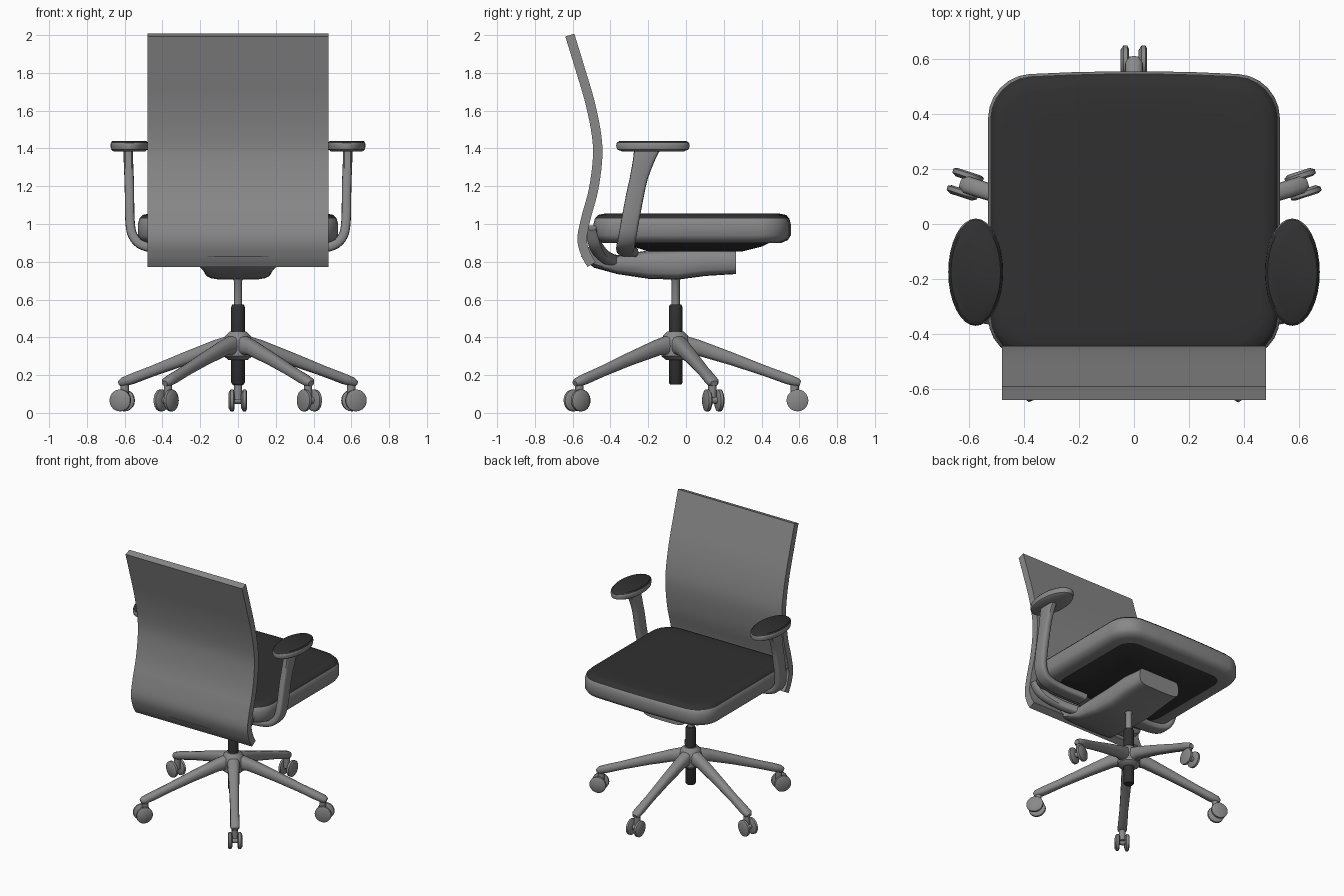
import bpy, bmesh, math
from mathutils import Vector

if "Cube" in bpy.data.objects:
    bpy.data.objects.remove(bpy.data.objects["Cube"])

dark = bpy.data.materials.new("dark_fabric")
dark.diffuse_color = (0.03, 0.03, 0.03, 1)
dark.use_nodes = True
dark.node_tree.nodes["Principled BSDF"].inputs["Base Color"].default_value = dark.diffuse_color
grey = bpy.data.materials.new("grey_plastic")
grey.diffuse_color = (0.25, 0.25, 0.25, 1)
grey.use_nodes = True
grey.node_tree.nodes["Principled BSDF"].inputs["Base Color"].default_value = grey.diffuse_color
AXIS_Y = -0.055  # swivel axis


def finish(bm, name, mat=grey, angle=40):
    bmesh.ops.recalc_face_normals(bm, faces=bm.faces[:])
    me = bpy.data.meshes.new(name)
    bm.to_mesh(me)
    bm.free()
    me.materials.append(mat)
    me.shade_smooth()
    me.set_sharp_from_angle(angle=math.radians(angle))
    ob = bpy.data.objects.new(name, me)
    bpy.context.collection.objects.link(ob)
    return ob


def loft(name, rings, mat=grey, angle=40):
    """Skin closed rings of equal length and cap both ends."""
    bm = bmesh.new()
    vs = [[bm.verts.new(p) for p in r] for r in rings]
    n = len(vs[0])
    for a, b in zip(vs, vs[1:]):
        for i in range(n):
            bm.faces.new((a[i], a[(i + 1) % n], b[(i + 1) % n], b[i]))
    bm.faces.new(vs[0])
    bm.faces.new(vs[-1])
    return finish(bm, name, mat, angle)


def section(n=16, e=0.6):
    """Superellipse cross-section."""
    f = lambda v: math.copysign(abs(v) ** e, v)
    return [(f(math.cos(2 * math.pi * i / n)), f(math.sin(2 * math.pi * i / n))) for i in range(n)]


BOX = [(1, 1), (-1, 1), (-1, -1), (1, -1)]


def smooth_path(pts, steps=5):
    """Catmull-Rom interpolation of points (any dimension)."""
    p = [Vector(q) for q in pts]
    p = [2 * p[0] - p[1]] + p + [2 * p[-1] - p[-2]]
    out = []
    for a, b, c, d in zip(p, p[1:], p[2:], p[3:]):
        for k in range(steps):
            t = k / steps
            out.append(0.5 * (2 * b + (c - a) * t + (2 * a - 5 * b + 4 * c - d) * t * t
                              + (3 * b - a - 3 * c + d) * t ** 3))
    return out + [p[-2]]


def sweep(name, path, sizes, side, sec, mat=grey, angle=40):
    """Sweep a section of half sizes (along side, across side) along a path."""
    side = Vector(side).normalized()
    path = [Vector(p) for p in path]
    rings = []
    for i, p in enumerate(path):
        t = path[min(i + 1, len(path) - 1)] - path[max(i - 1, 0)]
        up = side.cross(t).normalized()
        w, h = sizes[i]
        rings.append([p + side * (u * w) + up * (v * h) for u, v in sec])
    return loft(name, rings, mat, angle)


def lathe(name, profile, center, axis=(0, 0, 1), n=24, mat=grey):
    """Round part from (radius, offset) pairs around an axis."""
    q = Vector((0, 0, 1)).rotation_difference(Vector(axis))
    rings = [[Vector(center) + q @ Vector((r * math.cos(2 * math.pi * i / n),
                                           r * math.sin(2 * math.pi * i / n), z))
              for i in range(n)] for r, z in profile]
    return loft(name, rings, mat)


def rounded_rect(hx, y0, y1, r, z, bow=0.0, n=7):
    pts = []
    for cx, cy, a0 in ((hx - r, y1 - r, 0), (-hx + r, y1 - r, 90),
                       (-hx + r, y0 + r, 180), (hx - r, y0 + r, 270)):
        for k in range(n):
            a = math.radians(a0 + 90 * k / (n - 1))
            pts.append(Vector((cx + r * math.cos(a), cy + r * math.sin(a), z)))
        if a0 == 0:  # extra points along the bowed front edge
            pts += [Vector(((hx - r) * s, y1, z)) for s in (0.6, 0.2, -0.2, -0.6)]
    for p in pts:
        if p.y > 0:
            p.y += bow * (1 - (p.x / hx) ** 2)
    return pts


# Backrest: thin curved sheet
back = smooth_path([(0, -0.615, 2.0), (0, -0.56, 1.82), (0, -0.51, 1.65), (0, -0.475, 1.48),
                    (0, -0.468, 1.35), (0, -0.49, 1.18), (0, -0.53, 1.03), (0, -0.55, 0.92),
                    (0, -0.53, 0.84), (0, -0.50, 0.785)])
sweep("backrest", back, [(0.48, 0.025)] * len(back), (1, 0, 0), BOX)

# Seat cushion with dark upper surface
layers = [(0.90, 0.05), (0.915, 0.015), (0.94, 0.0), (1.0, 0.0), (1.03, 0.008),
          (1.048, 0.025), (1.055, 0.06), (1.055, 0.14)]
seat = loft("seat", [rounded_rect(0.53 - d, -0.49 + d, 0.535 - d, 0.15 - d * 0.5, z, 0.02)
                     for z, d in layers])
seat.data.materials.append(dark)
for f in seat.data.polygons:
    if f.normal.z > 0.6:
        f.material_index = 1

# Dark pan under the seat
loft("seat_pan", [rounded_rect(hx, y0, y1, 0.1, z) for hx, y0, y1, z in
                  ((0.26, -0.2, 0.30, 0.855), (0.36, -0.28, 0.40, 0.88), (0.45, -0.36, 0.46, 0.91))],
     dark)

# Tilt mechanism: tapered housing with a rear arm rising to the backrest
mech = [((0, -0.53, 0.86), (0.24, 0.04)), ((0, -0.47, 0.81), (0.22, 0.045)),
        ((0, -0.36, 0.785), (0.19, 0.05)), ((0, -0.2, 0.785), (0.18, 0.075)),
        ((0, -0.05, 0.785), (0.18, 0.08)), ((0, 0.1, 0.80), (0.18, 0.075)),
        ((0, 0.265, 0.80), (0.17, 0.065))]
sweep("tilt_mechanism", [m[0] for m in mech], [m[1] for m in mech], (1, 0, 0), section(20, 0.45))

# Gas column in stepped diameters
lathe("gas_lift", [(0.022, 0.55), (0.022, 0.70), (0.035, 0.72)], (0, AXIS_Y, 0))
lathe("column", [(0.03, 0.15), (0.036, 0.16), (0.036, 0.56), (0.03, 0.575)], (0, AXIS_Y, 0), mat=dark)
lathe("hub", [(0.05, 0.28), (0.075, 0.30), (0.08, 0.37), (0.065, 0.41), (0.045, 0.43)], (0, AXIS_Y, 0))

# Five-star base with twin-wheel casters
for k in range(5):
    a = math.radians(90 + 72 * k)
    out = Vector((math.cos(a), math.sin(a), 0))
    side = Vector((-out.y, out.x, 0))
    at = lambda r, z: Vector((0, AXIS_Y, z)) + out * r
    leg = [(0.03, 0.36, 0.045, 0.055), (0.12, 0.345, 0.04, 0.042), (0.3, 0.285, 0.034, 0.034),
           (0.48, 0.22, 0.03, 0.028), (0.59, 0.18, 0.032, 0.028), (0.64, 0.163, 0.032, 0.024),
           (0.66, 0.156, 0.018, 0.014)]
    sweep("base_leg", [at(l[0], l[1]) for l in leg], [l[2:] for l in leg], side, section(14, 0.8))
    lathe("caster_stem", [(0.022, 0.07), (0.022, 0.17)], at(0.63, 0), n=12)
    lathe("caster_axle", [(0.018, -0.03), (0.018, 0.03)], at(0.645, 0.066), side, n=12)
    for s in (-1, 1):
        lathe("caster_wheel", [(0.045, -0.015), (0.058, -0.009), (0.058, 0.006), (0.042, 0.016)],
              at(0.645, 0.066) + side * (0.033 * s), side, n=20)

# Armrests and backrest brackets, mirrored left and right
for s in (-1, 1):
    arm = smooth_path([(s * 0.20, -0.30, 0.85), (s * 0.38, -0.32, 0.865), (s * 0.50, -0.32, 0.885),
                       (s * 0.555, -0.31, 0.935), (s * 0.572, -0.295, 1.02),
                       (s * 0.575, -0.26, 1.2), (s * 0.58, -0.225, 1.33), (s * 0.58, -0.205, 1.395)], 4)
    n = len(arm) - 1
    sweep("arm_post", arm, [(0.048 + 0.022 * max(0, i / n - 0.75) * 4, 0.025) for i in range(n + 1)],
          (0, 1, 0), section(16, 0.5))
    pad = [[Vector((s * 0.575 + 0.10 * k * math.cos(t), -0.175 + 0.195 * k * math.sin(t), z))
            for t in [2 * math.pi * i / 32 for i in range(32)]]
           for z, k in ((1.385, 0.85), (1.395, 0.97), (1.415, 1.0), (1.43, 0.98), (1.44, 0.9))]
    ob = loft("arm_pad", pad)
    ob.data.materials.append(dark)
    for f in ob.data.polygons:
        if f.normal.z > 0.6:
            f.material_index = 1
    # Strut from the mechanism to the lower corner of the backrest
    strut = smooth_path([(s * 0.14, -0.38, 0.80), (s * 0.28, -0.44, 0.835),
                         (s * 0.40, -0.48, 0.89), (s * 0.45, -0.51, 0.98)], 4)
    sweep("back_strut", strut, [(0.035, 0.03)] * len(strut), (0, 1, 0), section(12, 0.6))
